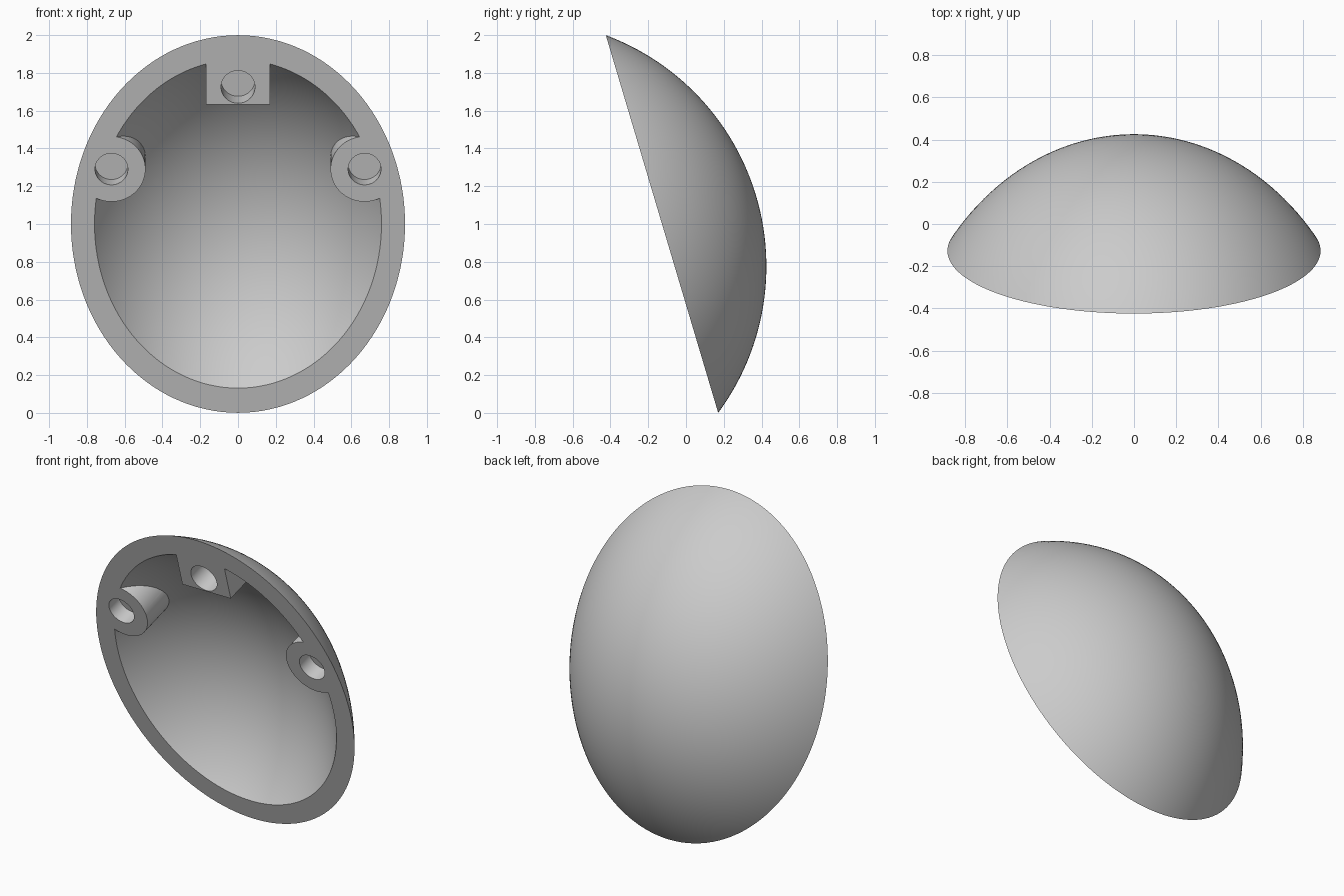
import bpy
import math
from mathutils import Matrix, Vector

cube = bpy.data.objects.get("Cube")
if cube:
    bpy.data.objects.remove(cube, do_unlink=True)

# Tilted frame of the rim: local y runs up the rim, local z points out of the opening
FRAME = Matrix.Translation((0, -0.127, 1.0)) @ Matrix.Rotation(math.radians(106.57), 4, "X")
SPHERE_Z = 0.786          # sphere centre, in front of the rim plane
OUTER_R, INNER_R = 1.306, 1.2

grey = bpy.data.materials.new("light grey")
grey.use_nodes = True
colour = (0.6, 0.6, 0.6, 1)
grey.diffuse_color = colour
grey.node_tree.nodes["Principled BSDF"].inputs["Base Color"].default_value = colour


def place(name, location, scale=(1, 1, 1)):
    obj = bpy.context.object
    obj.name = name
    obj.matrix_world = FRAME @ Matrix.Translation(location) @ Matrix.Diagonal(Vector(scale).to_4d())
    obj.data.materials.append(grey)
    return obj


def ellipsoid(name, radius, x_scale):
    bpy.ops.mesh.primitive_uv_sphere_add(segments=128, ring_count=96, radius=radius)
    return place(name, (0, 0, SPHERE_Z), (x_scale, 1, 1))


def cylinder(name, x, y, radius, bottom, top):
    bpy.ops.mesh.primitive_cylinder_add(vertices=64, radius=radius, depth=top - bottom)
    return place(name, (x, y, (top + bottom) / 2))


def box(name, location, size):
    bpy.ops.mesh.primitive_cube_add(size=1)
    return place(name, location, size)


def subtract(target, cutter):
    cutter.hide_render = True
    mod = target.modifiers.new("cut", "BOOLEAN")
    mod.operation, mod.solver, mod.object = "DIFFERENCE", "EXACT", cutter
    bpy.context.view_layer.update()
    bpy.context.view_layer.objects.active = target
    bpy.ops.object.modifier_apply(modifier=mod.name)
    bpy.data.objects.remove(cutter, do_unlink=True)


# Hollow of the shell, leaving material for the three mounting bosses
shell = ellipsoid("domed_shell", OUTER_R, 0.848)
cavity = ellipsoid("cavity_cutter", INNER_R, 0.838)
subtract(cavity, box("top_boss", (0, 1.06, -0.2), (0.34, 0.8, 1.0)))
for side in (-1, 1):
    subtract(cavity, cylinder("side_boss", side * 0.67, 0.303, 0.18, -0.7, 0.3))
subtract(shell, cavity)

# Flat rim plane
subtract(shell, box("front_cutter", (0, 0, 2), (4, 4, 4)))

# Blind holes in the bosses
subtract(shell, cylinder("top_hole", 0, 0.757, 0.09, -0.13, 0.3))
for side in (-1, 1):
    subtract(shell, cylinder("side_hole", side * 0.67, 0.303, 0.087, -0.1, 0.3))

# Smooth dome with crisp rim and boss edges
bpy.ops.object.select_all(action="DESELECT")
shell.select_set(True)
bpy.context.view_layer.objects.active = shell
bpy.ops.object.shade_smooth_by_angle(angle=math.radians(30))
